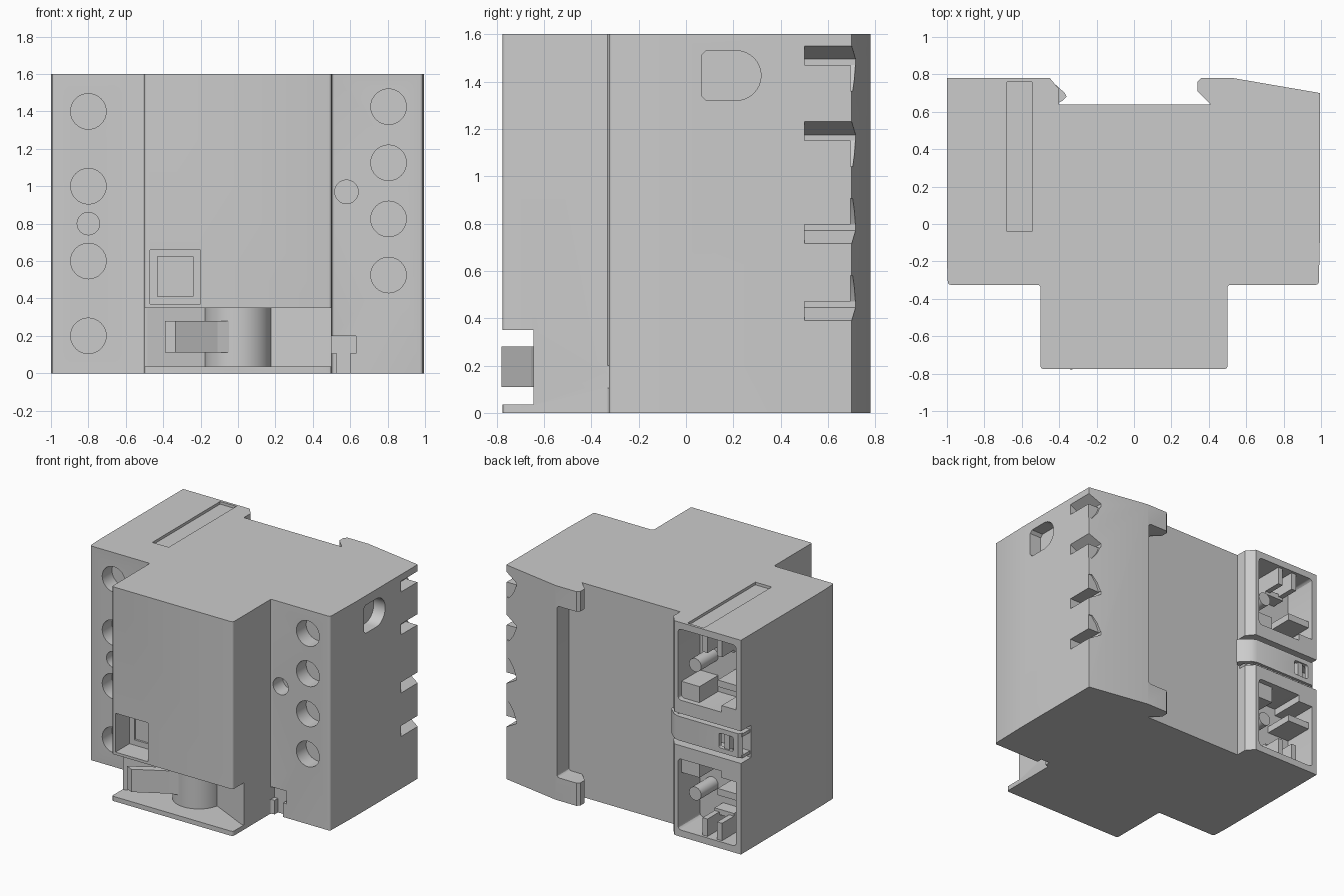
import bpy, bmesh, math
from mathutils import Vector

default = bpy.data.objects.get("Cube")
if default:
    bpy.data.objects.remove(default, do_unlink=True)

H = 1.6
MID = 0.8


def finish(name, bm):
    bmesh.ops.recalc_face_normals(bm, faces=bm.faces)
    mesh = bpy.data.meshes.new(name)
    bm.to_mesh(mesh)
    bm.free()
    obj = bpy.data.objects.new(name, mesh)
    bpy.context.collection.objects.link(obj)
    return obj


def prism(name, pts, lo, hi, axis="z", soften=None):
    """Extrude a 2D outline along an axis; optionally round chosen long edges."""
    place = {"z": lambda a, b, h: (a, b, h),
             "y": lambda a, b, h: (a, h, b),
             "x": lambda a, b, h: (h, a, b)}[axis]
    bm = bmesh.new()
    bottom = [bm.verts.new(place(a, b, lo)) for a, b in pts]
    top = [bm.verts.new(place(a, b, hi)) for a, b in pts]
    bm.faces.new(bottom)
    bm.faces.new(top)
    n = len(pts)
    for i in range(n):
        j = (i + 1) % n
        bm.faces.new((bottom[i], bottom[j], top[j], top[i]))
    if soften:
        width, test = soften
        edges = [e for v, w in zip(bottom, top) for e in v.link_edges
                 if e.other_vert(v) is w and test(v.co)]
        bmesh.ops.bevel(bm, geom=edges, offset=width, segments=3,
                        profile=0.5, affect="EDGES")
    return finish(name, bm)


def box(name, x, y, z, round_y=0.0):
    pts = [(x[0], z[0]), (x[1], z[0]), (x[1], z[1]), (x[0], z[1])]
    soften = (round_y, lambda co: True) if round_y else None
    return prism(name, pts, y[0], y[1], "y", soften)


def circle(cx, cy, r, n=32, start=0.0, sweep=math.tau):
    steps = n if sweep == math.tau else n - 1
    return [(cx + r * math.cos(start + sweep * i / steps),
             cy + r * math.sin(start + sweep * i / steps)) for i in range(n)]


def cut(target, cutter):
    mod = target.modifiers.new("cut", "BOOLEAN")
    mod.operation = "DIFFERENCE"
    mod.solver = "EXACT"
    mod.object = cutter
    with bpy.context.temp_override(object=target, active_object=target):
        bpy.ops.object.modifier_apply(modifier=mod.name)
    bpy.data.objects.remove(cutter, do_unlink=True)


def smooth(obj):
    bpy.ops.object.select_all(action="DESELECT")
    obj.select_set(True)
    bpy.context.view_layer.objects.active = obj
    bpy.ops.object.shade_smooth_by_angle(angle=math.radians(30))


def flip(z):
    """Mirror a height range about the clip's middle line."""
    return (2 * MID - z[1], 2 * MID - z[0])


# Housing: stepped plan outline with the rail channel at the back
plan = [(-0.995, -0.325), (-0.5, -0.325), (-0.5, -0.775), (0.5, -0.775),
        (0.5, -0.325), (0.988, -0.325), (0.995, -0.02), (0.995, 0.7),
        (0.53, 0.78), (0.36, 0.78), (0.34, 0.76), (0.34, 0.71), (0.41, 0.64),
        (-0.4, 0.64), (-0.4, 0.72), (-0.45, 0.78), (-1, 0.78), (-1, -0.2)]
housing = prism("housing", plan, 0, H, "z", (0.015, lambda co: co.y < -0.3))

# Rail lip is left only near the top and bottom
cut(housing, box("c", (0.3, 0.52), (0.64, 0.9), (0.17, 1.45), 0.02))

# Terminal screw wells and small round holes
wells = [(-0.8, z, 0.095) for z in (0.2, 0.6, 1.0, 1.4)]
wells += [(0.805, z, 0.095) for z in (0.525, 0.825, 1.125, 1.425)]
wells += [(-0.8, 0.8, 0.06), (0.58, 0.97, 0.063)]
for x, z, r in wells:
    cut(housing, prism("c", circle(x, z, r), -0.5, -0.21, "y"))

# Window recess with a shallow inner step
cut(housing, box("c", (-0.47, -0.2), (-0.9, -0.61), (0.37, 0.66)))
cut(housing, box("c", (-0.43, -0.24), (-0.7, -0.595), (0.41, 0.625)))

# Lever bay with sloping back walls
bay = [(-0.6, -0.645), (-0.48, -0.645), (-0.18, -0.5),
       (0.18, -0.5), (0.48, -0.645), (0.6, -0.645), (0.6, -0.9), (-0.6, -0.9)]
cut(housing, prism("c", bay, 0.035, 0.35))

# T-shaped latch notch beside the front block
notch = [(0.5, 0.2), (0.63, 0.2), (0.63, 0.105), (0.6, 0.105),
         (0.6, -0.1), (0.53, -0.1), (0.53, 0.105), (0.5, 0.105)]
cut(housing, prism("c", notch, -0.5, -0.285, "y"))

# D-shaped pocket on the left side
d_shape = [(0.065, 1.34), (0.085, 1.32)]
d_shape += circle(0.212, 1.425, 0.105, 17, -math.pi / 2, math.pi)
d_shape += [(0.085, 1.53), (0.065, 1.51)]
cut(housing, prism("c", d_shape, 0.9, 1.2, "x"))

# Hooked side slots, opening towards the slanted back face
for z, s in ((1.47, 1), (1.15, 1), (0.795, -1), (0.47, -1)):
    slot = [(1.1, z), (0.9, z), (0.9, z + s * 0.025),
            (0.995, z + s * 0.08), (1.1, z + s * 0.08)]
    cut(housing, prism("c", slot, 0.5, 0.9, "y"))
    hook = [(1.1, z + s * 0.01), (0.9, z + s * 0.01), (0.93, z - s * 0.06),
            (0.97, z - s * 0.11), (1.1, z - s * 0.11)]
    cut(housing, prism("c", hook, 0.695, 0.9, "y"))

# Label groove on top
cut(housing, box("c", (-0.68, -0.545), (-0.04, 0.76), (H - 0.02, H + 0.1)))

# Clip channel and the two mirrored back pockets
cut(housing, box("c", (-1.1, -0.3), (0.66, 0.9), (0.68, 0.92)))
pocket = (1.02, 1.55)
for z in (pocket, flip(pocket)):
    cut(housing, box("c", (-0.96, -0.48), (0.52, 0.9), z, 0.025))
smooth(housing)

# Ribs, blocks and pegs inside the pockets
details = [("rib_inner", (-0.71, -0.67), (0.5, 0.76), (1.42, 1.56)),
           ("rib_outer", (-0.83, -0.79), (0.5, 0.76), (1.42, 1.56)),
           ("rib_bridge", (-0.83, -0.67), (0.5, 0.62), (1.4, 1.44)),
           ("corner_block", (-0.63, -0.47), (0.5, 0.74), (1.01, 1.14)),
           ("side_shelf", (-0.97, -0.78), (0.5, 0.74), (1.18, 1.23)),
           ("end_block", (-0.97, -0.84), (0.5, 0.78), (1.01, 1.07))]
for part, x, y, z in details:
    box("upper_" + part, x, y, z)
    box("lower_" + part, x, y, flip(z))
for side, z in (("upper", 1.28), ("lower", 2 * MID - 1.28)):
    smooth(prism(side + "_peg", circle(-0.58, z, 0.05, 24), 0.5, 0.72, "y"))

# Rail clip: hooked sliding strip with a square tool window
strip = [(-0.99, 0.74), (-0.97, 0.77), (-0.47, 0.77), (-0.43, 0.755),
         (-0.37, 0.7), (-0.36, 0.68), (-0.38, 0.66), (-0.41, 0.645),
         (-0.41, 0.69), (-0.45, 0.735), (-0.5, 0.74)]
clip = prism("rail_clip", strip, 0.71, 0.89)
cut(clip, box("c", (-0.93, -0.81), (0.6, 0.9), (0.745, 0.855), 0.015))
smooth(clip)
box("clip_latch", (-0.89, -0.85), (0.68, 0.76), (0.735, 0.865))
for label, z in (("upper", 0.875), ("lower", 0.715)):
    box(label + "_clip_rail", (-0.99, -0.45), (0.65, 0.75), (z - 0.012, z + 0.012))

# Rotary drum and its lever
smooth(prism("lever_drum", circle(0, -0.462, 0.18, 48), 0.03, 0.36))
lever = [(-0.39, -0.755), (-0.335, -0.78), (-0.11, -0.655), (0.0, -0.62),
         (0.0, -0.52), (-0.1, -0.58)]
prism("lever_handle", lever, 0.11, 0.28)
